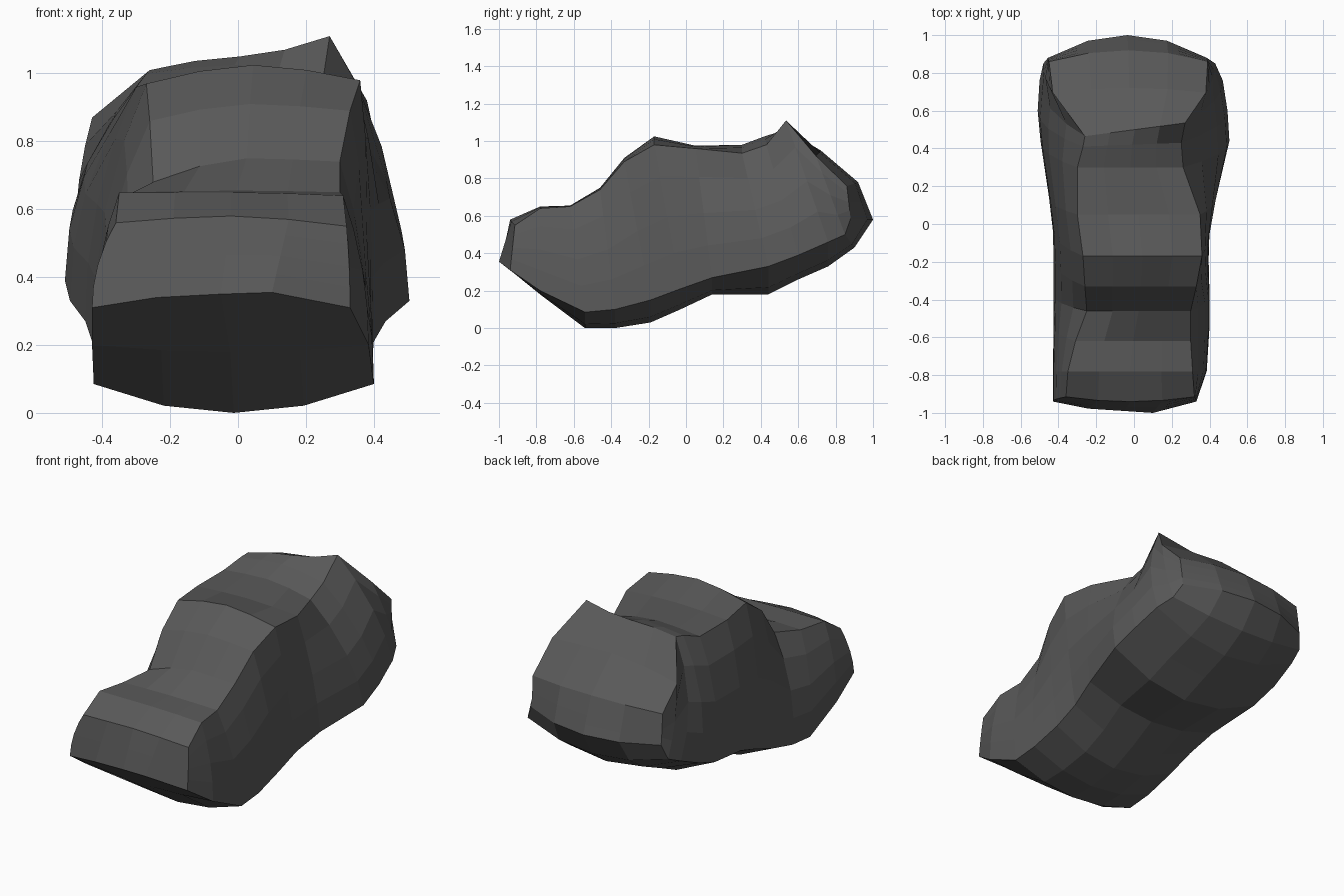
import bpy, bmesh

if "Cube" in bpy.data.objects:
    bpy.data.objects.remove(bpy.data.objects["Cube"])

# Cross-sections from front to back:
# top y, left x, right x, left z, mid z, right z | bottom y, left x, right x, edge z, mid z
SECTIONS = [
    (-.94, -.36, .32, .56, .58, .55, -.99, -.43, .33, .31, .35),
    (-.78, -.35, .31, .65, .65, .64, -.78, -.43, .385, .20, .18),
    (-.62, -.31, .30, .65, .655, .65, -.54, -.425, .40, .085, .0),
    (-.46, -.25, .30, .68, .75, .74, -.38, -.425, .40, .10, .0),
    (-.33, -.26, .33, .86, .91, .89, -.19, -.425, .395, .15, .03),
    (-.17, -.27, .36, .97, 1.025, .98, -.03, -.43, .40, .21, .10),
    (.05, -.30, .35, .96, .975, .96, .14, -.45, .435, .27, .18),
    (.30, -.30, .26, .96, .98, .935, .44, -.495, .505, .33, .18),
    (.42, -.27, .25, 1.0, 1.025, .98, .60, -.51, .495, .39, .26),
    (.50, -.26, .27, 1.01, 1.05, 1.11, .76, -.50, .47, .46, .33),
    (.72, -.43, .38, .87, .95, .92, .90, -.48, .43, .50, .43),
    (.92, -.45, .39, .76, .78, .76, 1.0, -.455, .385, .585, .58),
]
SIDE_STEPS = (.25, .5, .78)


def lerp(a, b, t):
    return a + (b - a) * t


def arc(y, xl, xr, zl, zc, zr, bow, skew, power):
    """Five points from left to right, curved through the middle."""
    pts = []
    for s in (-1, -.5, 0, .5, 1):
        edge = zl if s < 0 else zr
        x = lerp(xl, xr, (s + 1) / 2)
        pts.append((x, y + bow * s * s + skew * s, lerp(zc, edge, abs(s) ** power)))
    return pts


def side(a, b):
    """Bulging flank from the bottom edge a up to the top edge b."""
    return [(lerp(a[0], b[0], t ** 2.1), lerp(a[1], b[1], t), lerp(a[2], b[2], t))
            for t in SIDE_STEPS]


def ring(i, row):
    yt, xl, xr, zl, zc, zr, yb, bl, br, ze, zb = row
    last = len(SECTIONS) - 1
    bow = .05 if i == 0 else -.12 if i == last else -.05 if i == last - 1 else 0
    skew = {8: .01, 9: .035}.get(i, 0)
    top = arc(yt, xl, xr, zl, zc, zr, bow * .5, skew, 1.6)
    bot = arc(yb, bl, br, ze, zb, ze, bow, 0, 2)
    if i == 0:  # pointed front lip, right of the middle
        bot[3] = (.10, -1.0, .355)
    return bot, side(bot[-1], top[-1]), top, side(bot[0], top[0])


bm = bmesh.new()
loops = []
for i, row in enumerate(SECTIONS):
    bot, right, top, left = ring(i, row)
    pts = bot + right + top[::-1] + left[::-1]
    loops.append([bm.verts.new(p) for p in pts])

# Skin between the sections
n = len(loops[0])
for a, b in zip(loops, loops[1:]):
    for k in range(n):
        bm.faces.new((a[k], a[(k + 1) % n], b[(k + 1) % n], b[k]))


# End caps: rows of faces joining the bottom arc to the top arc
def cap(loop, bulge):
    bot, top = loop[0:5], loop[8:13][::-1]
    right, left = loop[5:8], loop[13:16][::-1]
    rows = [bot]
    for j, t in enumerate(SIDE_STEPS):
        r = [left[j]]
        for k in (1, 2, 3):
            p = bot[k].co.lerp(top[k].co, t)
            p.y += bulge * 4 * t * (1 - t)
            r.append(bm.verts.new(p))
        rows.append(r + [right[j]])
    rows.append(top)
    for lo, hi in zip(rows, rows[1:]):
        for k in range(4):
            bm.faces.new((lo[k], lo[k + 1], hi[k + 1], hi[k]))


cap(loops[0], 0)
cap(loops[-1], 0)
bmesh.ops.recalc_face_normals(bm, faces=bm.faces)

mesh = bpy.data.meshes.new("boulder")
bm.to_mesh(mesh)
bm.free()
boulder = bpy.data.objects.new("boulder", mesh)
bpy.context.collection.objects.link(boulder)

# Dark grey stone
stone = bpy.data.materials.new("dark grey stone")
stone.diffuse_color = (.1, .1, .1, 1)
stone.use_nodes = True
stone.node_tree.nodes["Principled BSDF"].inputs["Base Color"].default_value = stone.diffuse_color
mesh.materials.append(stone)
